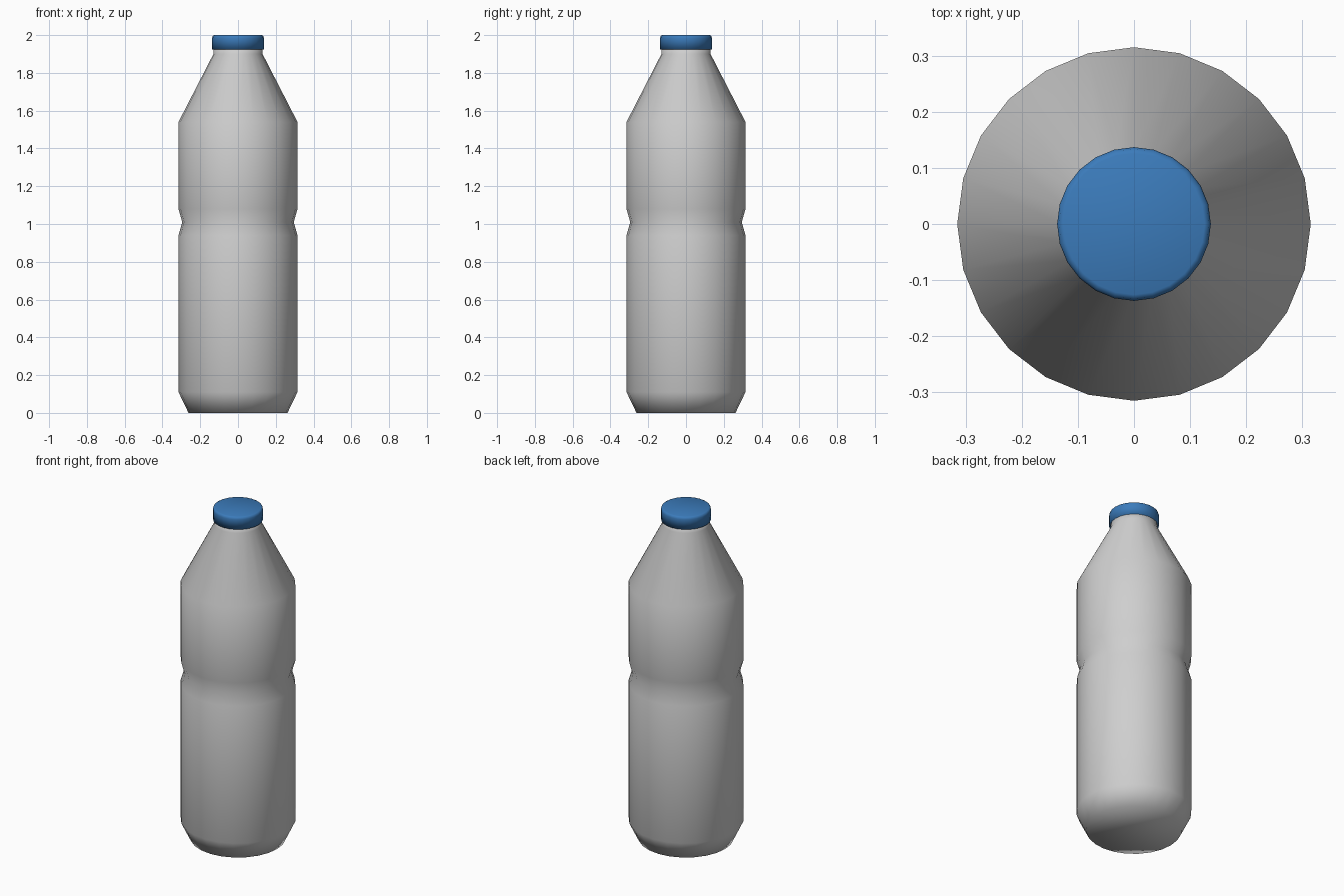
import bpy, bmesh, math

if "Cube" in bpy.data.objects:
    bpy.data.objects.remove(bpy.data.objects["Cube"])

SIDES = 24


def material(name, rgb):
    m = bpy.data.materials.new(name)
    m.diffuse_color = (*rgb, 1)
    m.use_nodes = True
    m.node_tree.nodes["Principled BSDF"].inputs["Base Color"].default_value = m.diffuse_color
    return m


def lathe(name, profile, mat):
    """Revolve (radius, height) points around z and close both ends."""
    bm = bmesh.new()
    rings = []
    for r, z in profile:
        rings.append([bm.verts.new((r * math.cos(2 * math.pi * i / SIDES),
                                    r * math.sin(2 * math.pi * i / SIDES), z))
                      for i in range(SIDES)])
    for a, b in zip(rings, rings[1:]):
        for i in range(SIDES):
            j = (i + 1) % SIDES
            bm.faces.new((a[i], a[j], b[j], b[i]))
    bm.faces.new(rings[0][::-1])
    bm.faces.new(rings[-1])
    for f in bm.faces:
        f.smooth = True
    me = bpy.data.meshes.new(name)
    bm.to_mesh(me)
    bm.free()
    me.materials.append(mat)
    ob = bpy.data.objects.new(name, me)
    bpy.context.collection.objects.link(ob)
    return ob


grey = material("pale grey plastic", (0.62, 0.62, 0.62))
blue = material("blue plastic", (0.044, 0.2, 0.5))

# Bottle body: chamfered foot, waist groove, sloping shoulder, short neck
lathe("bottle_body", [(0.262, 0), (0.315, 0.11), (0.315, 0.94), (0.295, 1.01),
                      (0.315, 1.08), (0.315, 1.54), (0.13, 1.90), (0.13, 1.94)], grey)

# Screw cap with a softened top rim
lathe("cap", [(0.137, 1.925), (0.137, 1.985), (0.134, 1.996), (0.126, 2.0)], blue)
